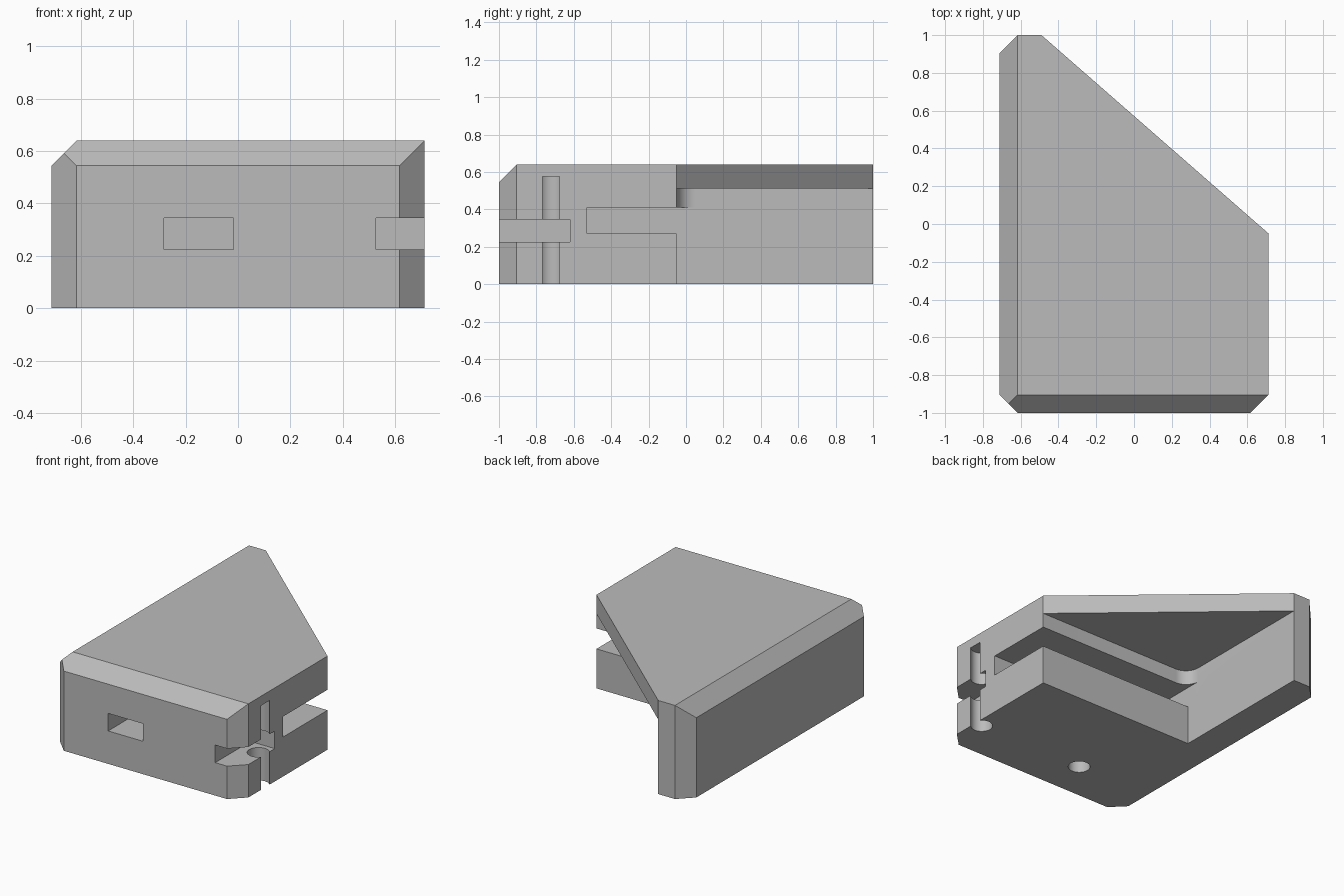
import bpy, bmesh, math
from mathutils import Vector

cube = bpy.data.objects.get("Cube")
if cube:
    bpy.data.objects.remove(cube, do_unlink=True)

grey = bpy.data.materials.new("plain grey")
grey.use_nodes = True
grey.diffuse_color = (0.5, 0.5, 0.5, 1)
grey.node_tree.nodes["Principled BSDF"].inputs["Base Color"].default_value = (0.5, 0.5, 0.5, 1)

HEIGHT, CHAMFER = 0.64, 0.095
SIDE, WALL_X, STEP_Y = 0.712, -0.49, -0.05


def prism(name, outline, z0, z1, chamfer_planes=()):
    """Extrude a plan outline from z0 to z1, then trim it with planes."""
    bm = bmesh.new()
    base = bm.faces.new([bm.verts.new((x, y, z0)) for x, y in outline])
    top = bmesh.ops.extrude_face_region(bm, geom=[base])["geom"]
    bmesh.ops.translate(bm, vec=(0, 0, z1 - z0),
                        verts=[v for v in top if isinstance(v, bmesh.types.BMVert)])
    for point, normal in chamfer_planes:
        cut = bmesh.ops.bisect_plane(bm, geom=bm.verts[:] + bm.edges[:] + bm.faces[:],
                                     plane_co=point, plane_no=Vector(normal).normalized(),
                                     clear_outer=True)["geom_cut"]
        bmesh.ops.holes_fill(bm, edges=[e for e in cut if isinstance(e, bmesh.types.BMEdge)])
    bmesh.ops.recalc_face_normals(bm, faces=bm.faces)
    mesh = bpy.data.meshes.new(name)
    bm.to_mesh(mesh)
    bm.free()
    mesh.materials.append(grey)
    obj = bpy.data.objects.new(name, mesh)
    bpy.context.collection.objects.link(obj)
    return obj


def box(name, x0, x1, y0, y1, z0, z1):
    return prism(name, [(x0, y0), (x1, y0), (x1, y1), (x0, y1)], z0, z1)


def arc(cx, cy, r, start, end, steps):
    angles = [math.radians(start + (end - start) * i / steps) for i in range(steps + 1)]
    return [(cx + r * math.cos(a), cy + r * math.sin(a)) for a in angles]


# Body: clipped corners in plan, bevelled top along the front and the right side
c = CHAMFER
body = prism("corner_bracket_body",
             [(-SIDE, c - 1), (c - SIDE, -1), (SIDE - c, -1), (SIDE, c - 1),
              (SIDE, STEP_Y), (WALL_X, 1), (c - SIDE, 1), (-SIDE, 1 - c)],
             0, HEIGHT,
             [((c - SIDE, 0, HEIGHT), (-1, 0, 1)), ((0, c - 1, HEIGHT), (0, -1, 1))])

# Open corner under the top plate, rounded on its upper part
r = 0.1
rounded = arc(WALL_X + r, STEP_Y + r, r, 180, 270, 10)
cutters = [
    box("open_corner_cutter", WALL_X, 1.5, STEP_Y, 1.5, -0.2, 0.41),
    prism("rounded_corner_cutter", [(WALL_X, 1.5)] + rounded + [(1.5, STEP_Y), (1.5, 1.5)], 0.3, 0.51),
    # Flat slot running back into the front block
    box("panel_slot_cutter", WALL_X, 1.5, -0.53, 0.2, 0.27, 0.41),
]

# Screw holes from below, each with a nut slot from the front
for side, x in (("middle", -0.15), ("left", 0.66)):
    cutters.append(prism(side + "_screw_hole_cutter", arc(x, -0.722, 0.07, 0, 348.75, 31), -0.2, 0.575))
    cutters.append(box(side + "_nut_slot_cutter", x - 0.132, x + 0.132, -1.2, -0.62, 0.225, 0.345))

bpy.context.view_layer.objects.active = body
body.select_set(True)
for cutter in cutters:
    cutter.hide_render = True
    mod = body.modifiers.new(cutter.name, 'BOOLEAN')
    mod.operation, mod.solver, mod.object = 'DIFFERENCE', 'EXACT', cutter
    bpy.ops.object.modifier_apply(modifier=mod.name)
    bpy.data.objects.remove(cutter, do_unlink=True)

bpy.ops.object.shade_smooth_by_angle(angle=math.radians(30))
